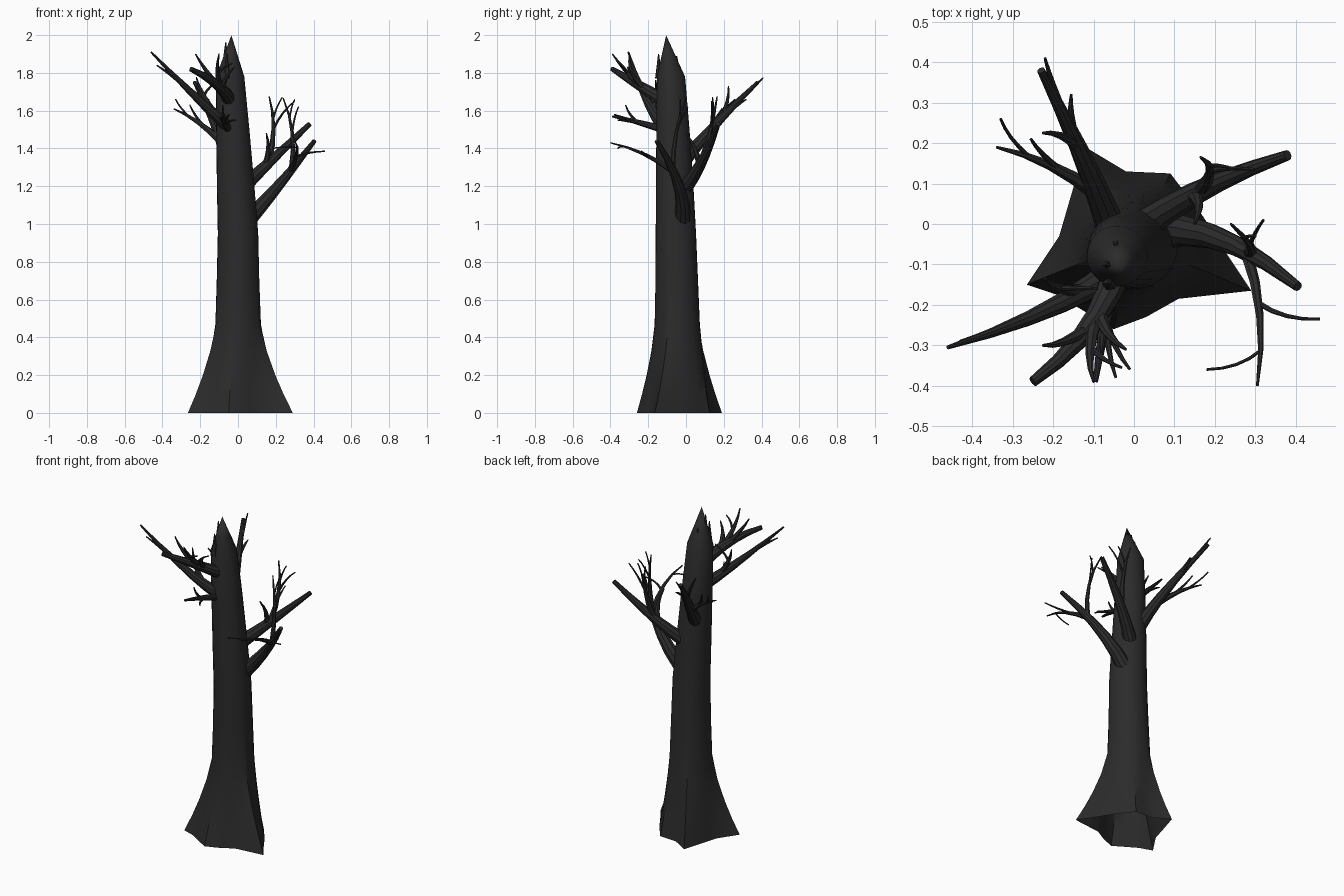
import bpy, bmesh, math
from mathutils import Vector

if "Cube" in bpy.data.objects:
    bpy.data.objects.remove(bpy.data.objects["Cube"])

bark = bpy.data.materials.new("charred_bark")
bark.diffuse_color = (0.024, 0.024, 0.024, 1)
bark.use_nodes = True
bark.node_tree.nodes["Principled BSDF"].inputs["Base Color"].default_value = bark.diffuse_color


def finish(name, bm):
    bmesh.ops.recalc_face_normals(bm, faces=bm.faces[:])
    me = bpy.data.meshes.new(name)
    bm.to_mesh(me)
    bm.free()
    me.materials.append(bark)
    ob = bpy.data.objects.new(name, me)
    bpy.context.collection.objects.link(ob)
    bpy.ops.object.select_all(action='DESELECT')
    ob.select_set(True)
    bpy.context.view_layer.objects.active = ob
    bpy.ops.object.shade_smooth_by_angle(angle=math.radians(35))


def bridge(bm, a, b):
    n = len(a)
    for i in range(n):
        bm.faces.new((a[i], a[(i + 1) % n], b[(i + 1) % n], b[i]))


class Limb:
    """Tapered tube along a quadratic curve, with flat ends."""

    def __init__(self, bm, start, ctrl, end, r0, r1, sides=8, steps=4):
        self.bm, self.a, self.c, self.b = bm, Vector(start), Vector(ctrl), Vector(end)
        self.r0, self.r1 = r0, r1
        prev, u = None, Vector((.31, .87, .4))
        for i in range(steps + 1):
            t = i / steps
            d = self.tangent(t)
            u = (u - d * u.dot(d)).normalized()
            v = d.cross(u)
            ring = []
            for k in range(sides):
                q = math.tau * k / sides
                ring.append(bm.verts.new(self.at(t) + (u * math.cos(q) + v * math.sin(q)) * self.radius(t)))
            if prev:
                bridge(bm, prev, ring)
            else:
                bm.faces.new(ring)
            prev = ring
        bm.faces.new(prev)

    def at(self, t):
        return self.a * (1 - t) ** 2 + self.c * 2 * t * (1 - t) + self.b * t * t

    def tangent(self, t):
        return ((self.c - self.a) * (1 - t) + (self.b - self.c) * t).normalized()

    def radius(self, t):
        return self.r0 + (self.r1 - self.r0) * t

    def twig(self, t, x, y, z):
        """Side shoot leaving along this limb, then bending to its own tip."""
        p, end = self.at(t), Vector((x, y, z))
        mid = p.lerp(end, .4) + self.tangent(t) * (end - p).length * .2
        return Limb(self.bm, p, mid, end, self.radius(t) * .68, .0035, 7)


def branch(bm, start, via, end, r0, r1):
    """Main limb that passes through a middle point."""
    s, m, e = Vector(start), Vector(via), Vector(end)
    return Limb(bm, s, m * 2 - (s + e) / 2, e, r0, r1, 10, 5)


# Trunk: star-shaped flared foot blending into a round, leaning, open-bottomed shaft
foot = [(.29, -.165), (.22, -.06), (.17, .02), (.09, .125), (-.02, .13), (-.12, .19), (-.15, .09),
        (-.185, -.03), (-.265, -.15), (-.19, -.175), (-.05, -.26), (.03, -.23), (.11, -.185)]
# halve every foot edge for a rounder shaft
outline = []
for i, p in enumerate(foot):
    q = foot[(i + 1) % len(foot)]
    outline += [p, ((p[0] + q[0]) / 2, (p[1] + q[1]) / 2)]
bm = bmesh.new()
prev = None
for z in (0, .1, .2, .33, .47, .7, .95, 1.2, 1.5, 1.78):
    flare = max(0, 1 - z / .55) ** 1.6
    r = .12 - .0142 * z * z
    cx, cy = -.05 * max(0, z - .95), -.043 - .0115 * z * z
    ring = []
    for fx, fy in outline:
        a = math.atan2(fy + .045, fx)
        x, y = cx + r * math.cos(a), cy + r * math.sin(a)
        ring.append(bm.verts.new((x + (fx - x) * flare, y + (fy - y) * flare, z)))
    if prev:
        bridge(bm, prev, ring)
    prev = ring
# pointed broken top
tip = Vector((-.035, -.105, 2))
neck = [bm.verts.new(v.co.lerp(tip, .45)) for v in prev]
bridge(bm, prev, neck)
top = bm.verts.new(tip)
for i in range(len(neck)):
    bm.faces.new((neck[i], neck[(i + 1) % len(neck)], top))
finish("trunk", bm)

# Splinters around the broken tip
bm = bmesh.new()
for x, y, z, r in ((-.065, -.1, 1.96, .028), (-.045, -.05, 1.89, .03), (-.06, -.145, 1.9, .02)):
    Limb(bm, (x, y, 1.77), (x, y, 1.85), (x, y, z), r, .003, 6, 1)
finish("splinters", bm)

# Lower right branch with a forward fork and an upright fork
bm = bmesh.new()
main = branch(bm, (.06, -.02, 1.03), (.22, -.04, 1.21), (.405, -.155, 1.44), .045, .012)
fork = main.twig(.66, .305, -.4, 1.43)
fork.twig(.4, .46, -.235, 1.385)
fork.twig(.75, .18, -.36, 1.4)
up = main.twig(.68, .24, 0, 1.665)
up.twig(.5, .32, .01, 1.62)
up.twig(.7, .3, -.03, 1.66)
finish("lower_right_branch", bm)

# Upper right branch
bm = bmesh.new()
main = branch(bm, (.03, 0, 1.2), (.18, .09, 1.34), (.38, .17, 1.53), .04, .013)
up = main.twig(.45, .165, .165, 1.675)
up.twig(.5, .3, .135, 1.65)
up.twig(.65, .235, .14, 1.67)
main.twig(.4, .15, 0, 1.48)
finish("upper_right_branch", bm)

# Back branch with a side fork to the left
bm = bmesh.new()
main = branch(bm, (-.05, -.03, 1.31), (-.12, .15, 1.52), (-.23, .38, 1.75), .04, .01)
main.twig(.75, -.22, .41, 1.775)
main.twig(.65, -.155, .32, 1.66)
main.twig(.6, -.225, .225, 1.73)
side = main.twig(.3, -.34, .19, 1.61)
side.twig(.7, -.33, .26, 1.66)
side.twig(.4, -.255, .21, 1.63)
finish("back_branch", bm)

# Left branch
bm = bmesh.new()
main = branch(bm, (-.04, -.11, 1.51), (-.22, -.215, 1.67), (-.46, -.305, 1.91), .038, .005)
main.twig(.65, -.43, -.29, 1.84)
up = main.twig(.25, -.22, -.135, 1.77)
up.twig(.5, -.09, -.16, 1.76)
finish("left_branch", bm)

# Front branch
bm = bmesh.new()
main = branch(bm, (-.04, -.11, 1.65), (-.115, -.26, 1.74), (-.25, -.39, 1.82), .038, .013)
main.twig(.5, -.225, -.3, 1.9)
up = main.twig(.4, -.1, -.39, 1.9)
up.twig(.4, -.03, -.355, 1.85)
main.twig(.35, -.02, -.31, 1.83)
finish("front_branch", bm)

# Small front limb below it
bm = bmesh.new()
main = branch(bm, (-.05, -.12, 1.5), (-.075, -.26, 1.54), (-.095, -.39, 1.57), .022, .006)
main.twig(.4, -.045, -.38, 1.58)
main.twig(.4, -.01, -.36, 1.55)
main.twig(.5, -.08, -.32, 1.63)
finish("front_twig", bm)
